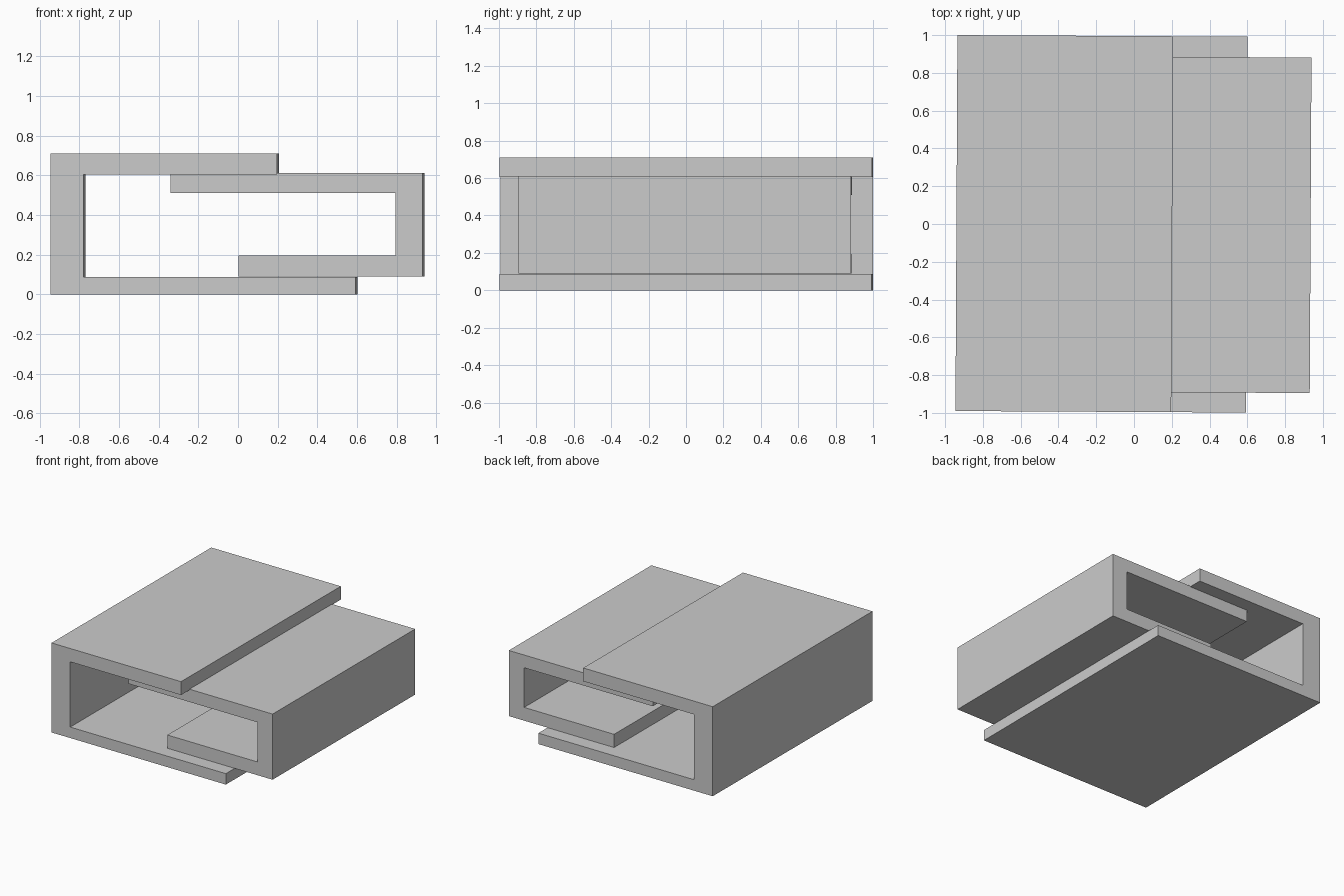
import bpy
import bmesh
import math

cube = bpy.data.objects.get("Cube")
if cube:
    bpy.data.objects.remove(cube, do_unlink=True)

GREY = (0.6, 0.6, 0.6, 1.0)
grey = bpy.data.materials.new("plain grey")
grey.use_nodes = True
grey.diffuse_color = GREY
grey.node_tree.nodes["Principled BSDF"].inputs["Base Color"].default_value = GREY


def channel(name, profile, y_front, y_back):
    """Extrude an x-z profile along y, turned very slightly about z."""
    mesh = bpy.data.meshes.new(name)
    bm = bmesh.new()
    face = bm.faces.new([bm.verts.new((x, y_front, z)) for x, z in profile])
    swept = bmesh.ops.extrude_face_region(bm, geom=[face])["geom"]
    moved = [v for v in swept if isinstance(v, bmesh.types.BMVert)]
    bmesh.ops.translate(bm, verts=moved, vec=(0, y_back - y_front, 0))
    bmesh.ops.recalc_face_normals(bm, faces=bm.faces)
    bm.to_mesh(mesh)
    bm.free()
    mesh.materials.append(grey)
    obj = bpy.data.objects.new(name, mesh)
    obj.rotation_euler.z = math.radians(-0.3)
    bpy.context.collection.objects.link(obj)


def c_profile(outer, inner, top_end, bottom_end, z):
    """Wall at x = outer..inner; z lists the four plate heights, rising."""
    return [(outer, z[0]), (bottom_end, z[0]), (bottom_end, z[1]), (inner, z[1]),
            (inner, z[2]), (top_end, z[2]), (top_end, z[3]), (outer, z[3])]


# Large channel, open to the left side, with a longer bottom plate
channel("outer_channel",
        c_profile(-0.94, -0.775, 0.202, 0.597, (0, 0.087, 0.605, 0.711)),
        -0.995, 0.995)

# Smaller channel nested between the plates, facing the other way
channel("inner_channel",
        c_profile(0.935, 0.8, -0.335, 0.007, (0.09, 0.195, 0.51, 0.611)),
        -0.89, 0.886)
